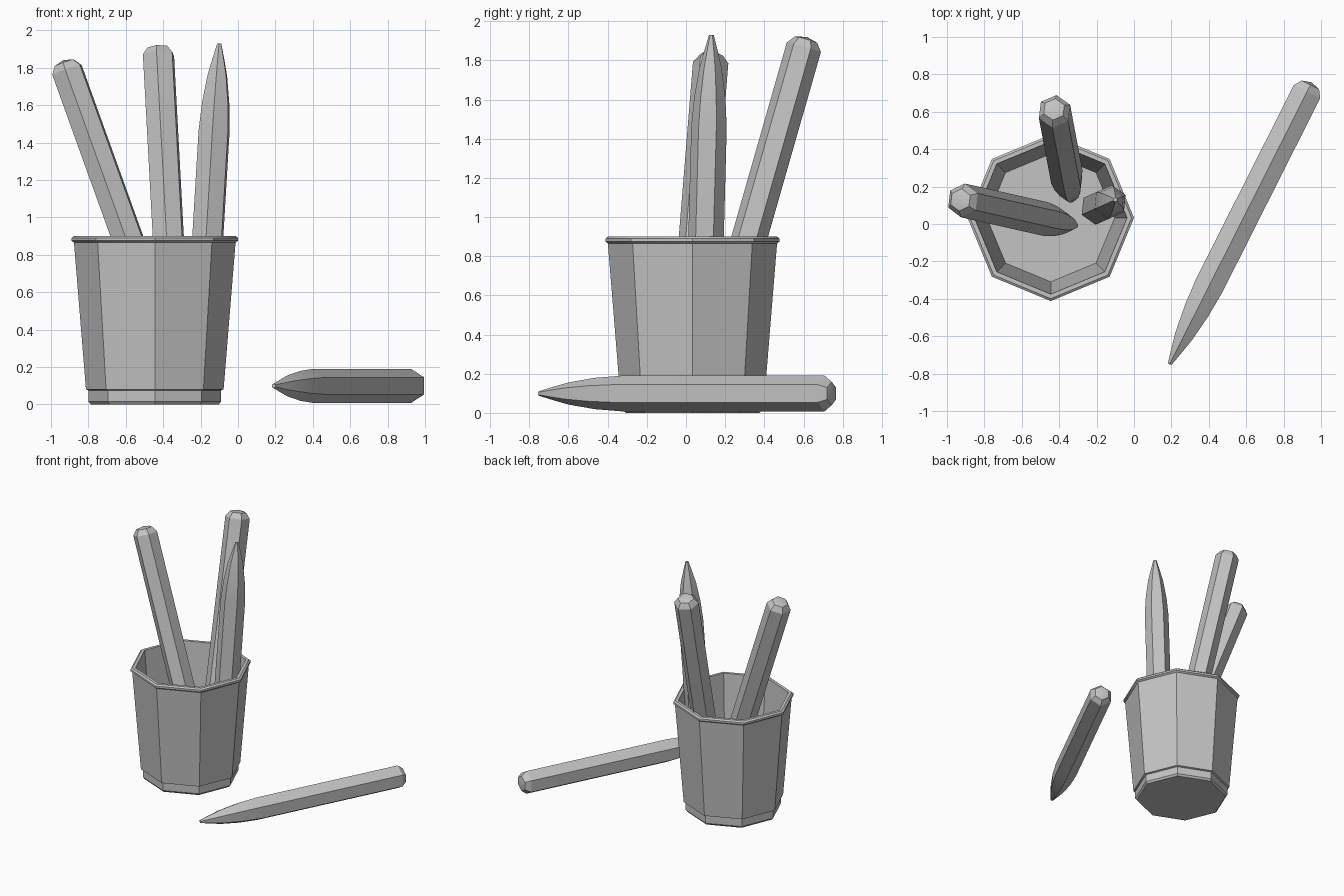
import bpy, bmesh
from math import pi, cos, sin, radians
from mathutils import Vector

cube = bpy.data.objects.get("Cube")
if cube:
    bpy.data.objects.remove(cube, do_unlink=True)

grey = bpy.data.materials.new("plain grey")
colour = (0.55, 0.55, 0.55, 1)
grey.diffuse_color = colour
grey.use_nodes = True
grey.node_tree.nodes["Principled BSDF"].inputs["Base Color"].default_value = colour


def prism(name, origin, axis, facing, sides, profile):
    """Sweep (distance along axis, radius) pairs into a faceted solid.
    The first corner of each ring points towards 'facing'."""
    origin, axis = Vector(origin), Vector(axis).normalized()
    facing = Vector(facing)
    u = (facing - axis * facing.dot(axis)).normalized()
    v = axis.cross(u)
    bm = bmesh.new()
    rings = []
    for t, r in profile:
        centre = origin + axis * t
        if r == 0:
            rings.append([bm.verts.new(centre)] * sides)
        else:
            angles = [2 * pi * i / sides for i in range(sides)]
            rings.append([bm.verts.new(centre + (u * cos(a) + v * sin(a)) * r)
                          for a in angles])
    for low, high in zip(rings, rings[1:]):
        for i in range(sides):
            j = (i + 1) % sides
            corners = [low[i], low[j], high[j], high[i]]
            bm.faces.new(list(dict.fromkeys(corners)))
    bmesh.ops.recalc_face_normals(bm, faces=bm.faces)
    mesh = bpy.data.meshes.new(name)
    bm.to_mesh(mesh)
    bm.free()
    mesh.materials.append(grey)
    obj = bpy.data.objects.new(name, mesh)
    bpy.context.collection.objects.link(obj)
    bpy.ops.object.select_all(action='DESELECT')
    obj.select_set(True)
    bpy.context.view_layer.objects.active = obj
    bpy.ops.object.shade_smooth_by_angle(angle=radians(30))
    return obj


def pencil(name, tip, end, facing):
    """Six-sided pencil with a rounded point and a domed end."""
    tip, end = Vector(tip), Vector(end)
    length = (end - tip).length
    profile = [(0, 0), (0, 0.012), (0.08, 0.034), (0.17, 0.057), (0.32, 0.08),
               (0.47, 0.091), (length - 0.055, 0.091),
               (length - 0.015, 0.06), (length, 0)]
    return prism(name, tip, end - tip, facing, 6, profile)


# Cup: stepped foot, flared wall, rim, hollow inside down to the floor
prism("cup", (-0.445, 0.033, 0), (0, 0, 1), (0, -1, 0), 8,
      [(0, 0), (0, 0.342), (0.015, 0.354), (0.075, 0.354), (0.08, 0.368),
       (0.865, 0.432), (0.875, 0.445), (0.89, 0.445), (0.9, 0.432),
       (0.9, 0.408), (0.08, 0.342), (0.08, 0)])

# Pencils standing in the cup
front = (-0.1, -1, 0)
pencil("left_leaning_pencil", (-0.31, -0.01, 0.11), (-0.933, 0.13, 1.84), front)
pencil("back_leaning_pencil", (-0.335, 0.125, 0.2), (-0.428, 0.617, 1.92), front)
pencil("upright_pencil", (-0.1, 0.13, 1.93), (-0.2, 0.085, 0.25), front)

# Pencil lying beside the cup
pencil("lying_pencil", (0.19, -0.75, 0.099), (0.95, 0.757, 0.099), (0, 0, 1))
